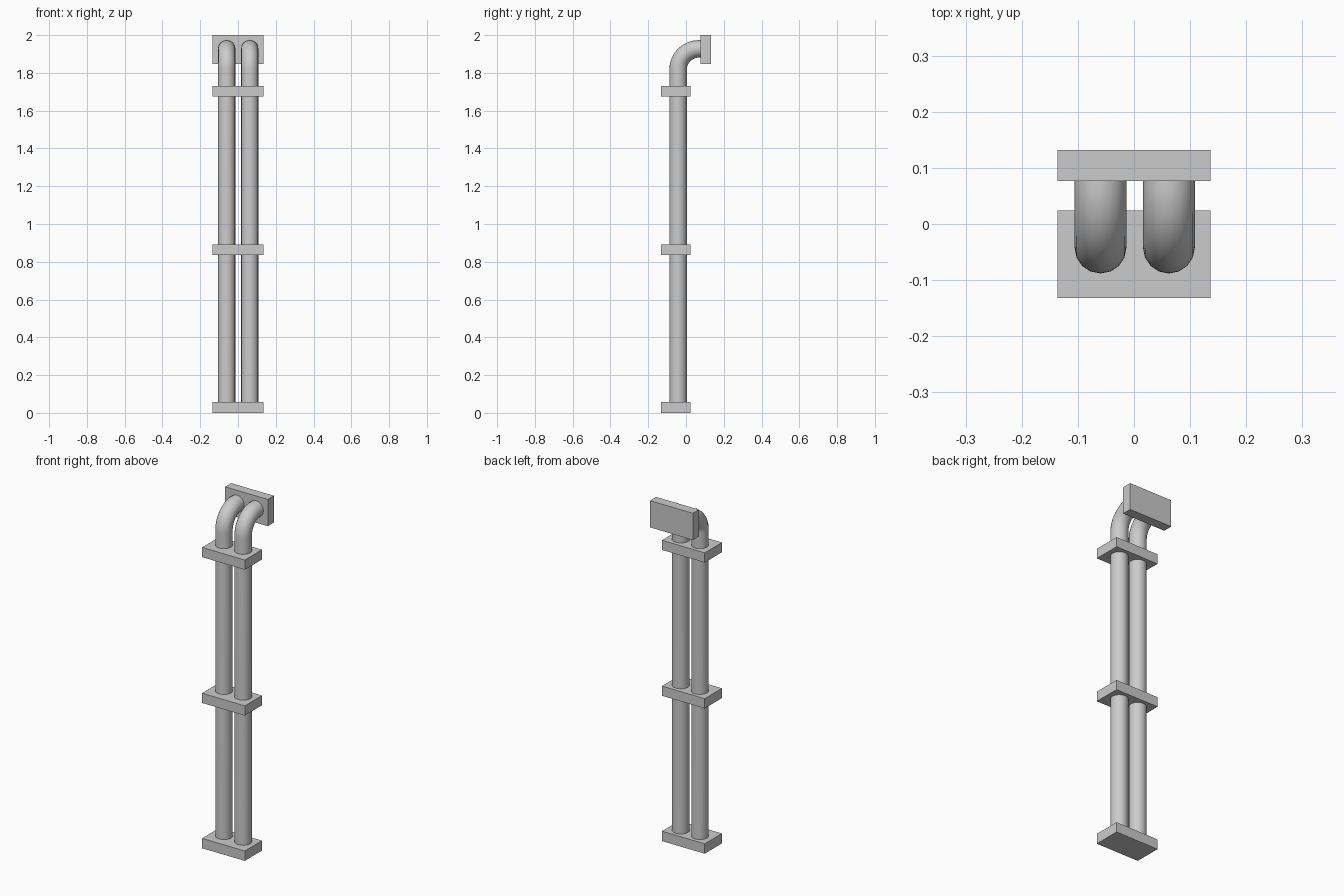
import bpy
from math import sin, cos, pi

if "Cube" in bpy.data.objects:
    bpy.data.objects.remove(bpy.data.objects["Cube"])

PIPE_R = 0.0462
PIPE_Y = -0.042
BEND_R = 0.11
TOP_Z = 1.927      # centre height of the horizontal outlet
WALL_Y = 0.0765    # front face of the wall plate


def plate(name, lo, hi):
    bpy.ops.mesh.primitive_cube_add(size=1, location=[(a + b) / 2 for a, b in zip(lo, hi)])
    ob = bpy.context.object
    ob.name = name
    ob.scale = [b - a for a, b in zip(lo, hi)]
    bpy.ops.object.transform_apply(location=False, rotation=False, scale=True)


def pipe(name, x):
    # straight riser, quarter bend, short run into the wall plate
    pts = [(x, PIPE_Y, 0.05)]
    n = 16
    for i in range(n + 1):
        a = pi / 2 * i / n
        pts.append((x, PIPE_Y + BEND_R * (1 - cos(a)), TOP_Z - BEND_R + BEND_R * sin(a)))
    pts.append((x, WALL_Y + 0.005, TOP_Z))
    cu = bpy.data.curves.new(name, 'CURVE')
    cu.dimensions = '3D'
    cu.bevel_depth = PIPE_R
    cu.bevel_resolution = 6
    cu.use_fill_caps = True
    sp = cu.splines.new('POLY')
    sp.points.add(len(pts) - 1)
    for p, co in zip(sp.points, pts):
        p.co = (*co, 1)
    ob = bpy.data.objects.new(name, cu)
    bpy.context.collection.objects.link(ob)
    bpy.ops.object.select_all(action='DESELECT')
    ob.select_set(True)
    bpy.context.view_layer.objects.active = ob
    bpy.ops.object.convert(target='MESH')
    bpy.ops.object.shade_smooth_by_angle()


# Horizontal clamps around the risers
for name, z0, z1 in (("base_plate", 0, 0.057), ("middle_clamp", 0.836, 0.892), ("upper_clamp", 1.675, 1.731)):
    plate(name, (-0.136, -0.132, z0), (0.136, 0.024, z1))

# Upright plate at the outlets
plate("wall_plate", (-0.136, WALL_Y, 1.846), (0.136, 0.132, 2.0))

# Twin pipes
pipe("left_pipe", -0.0597)
pipe("right_pipe", 0.0622)
